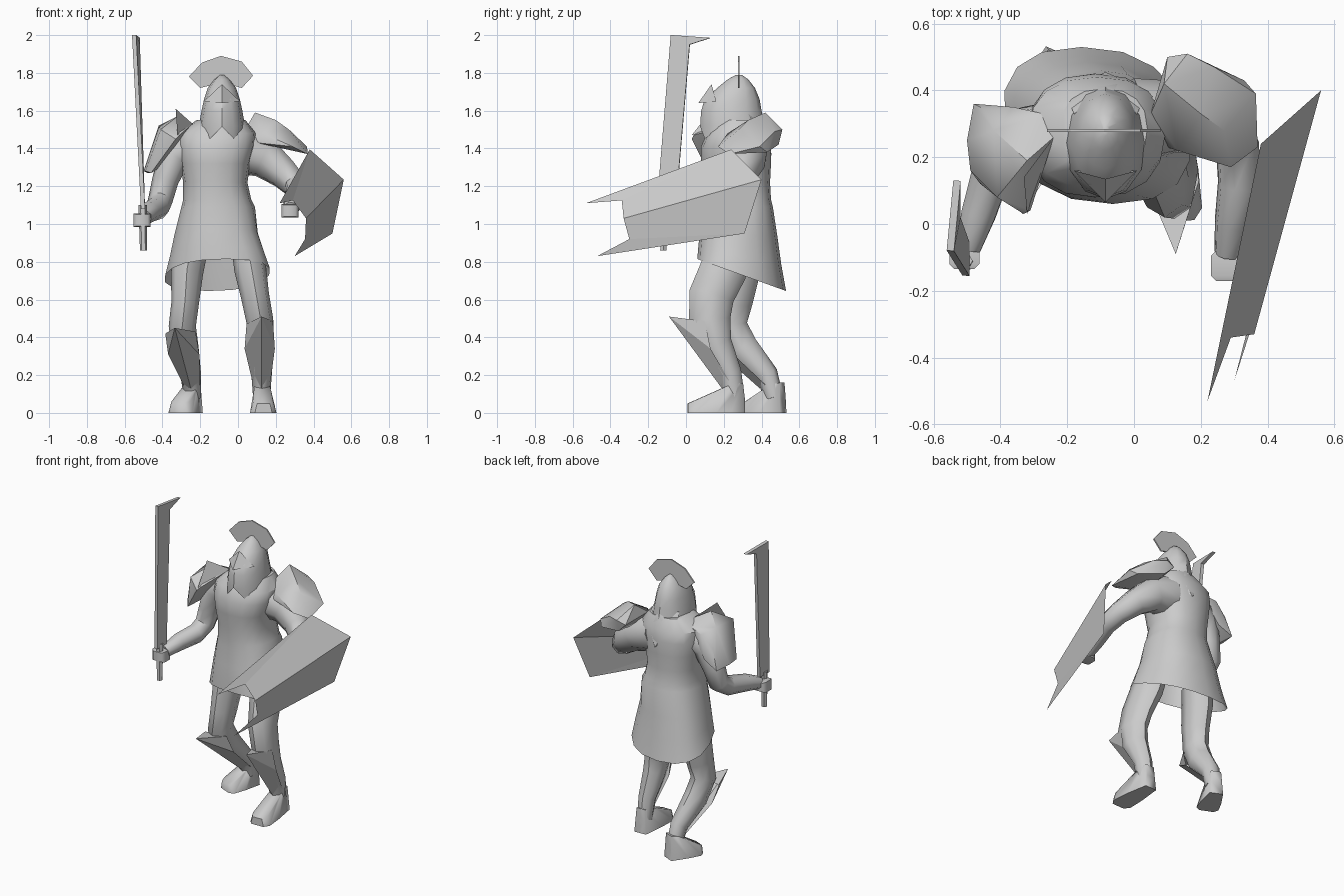
import bpy, bmesh, math
from mathutils import Vector

steel = bpy.data.materials.new("light_grey")
steel.diffuse_color = (0.6, 0.6, 0.6, 1)


def finish(name, bm, smooth=40):
    bmesh.ops.recalc_face_normals(bm, faces=bm.faces[:])
    me = bpy.data.meshes.new(name)
    bm.to_mesh(me)
    bm.free()
    me.materials.append(steel)
    ob = bpy.data.objects.new(name, me)
    bpy.context.collection.objects.link(ob)
    if smooth:
        bpy.ops.object.select_all(action='DESELECT')
        ob.select_set(True)
        bpy.context.view_layer.objects.active = ob
        bpy.ops.object.shade_smooth_by_angle(angle=math.radians(smooth))
    return ob


def skin(bm, rings, cap_start=True, cap_end=True):
    rows = [[bm.verts.new(p) for p in r] for r in rings]
    n = len(rows[0])
    for a, b in zip(rows, rows[1:]):
        for i in range(n):
            j = (i + 1) % n
            bm.faces.new((a[i], a[j], b[j], b[i]))
    if cap_start:
        bm.faces.new(rows[0])
    if cap_end:
        bm.faces.new(rows[-1])


def stack(name, levels, n, zigzag=0, square=1.0, smooth=40):
    """Loft of ovals, open below: (z, cx, cy, rx, ry, slope of z along y, shear of x along y)."""
    power = lambda v: math.copysign(abs(v) ** square, v)
    rings = []
    for k, (z, cx, cy, rx, ry, slope, shear) in enumerate(levels):
        ring = []
        for i in range(n):
            a = math.tau * i / n - math.pi / 2
            dy = ry * power(math.sin(a))
            dz = zigzag * (-1) ** i if k == 0 else 0
            ring.append((cx + rx * power(math.cos(a)) + shear * dy, cy + dy, z + slope * dy + dz))
        rings.append(ring)
    bm = bmesh.new()
    skin(bm, rings, cap_start=False)
    return finish(name, bm, smooth)


def limb(name, path, n=8):
    """Tube through (x, y, z, radius[, depth radius]) points."""
    pts = [Vector(p[:3]) for p in path]
    prev, side, rings = None, Vector((1, 0, 0)), []
    for i, p in enumerate(pts):
        d = (pts[min(i + 1, len(pts) - 1)] - pts[max(i - 1, 0)]).normalized()
        if prev is not None:
            side = prev.rotation_difference(d) @ side
        side = (side - d * side.dot(d)).normalized()
        up, r, r2 = d.cross(side), path[i][3], path[i][-1]
        rings.append([p + r * side * math.cos(math.tau * k / n) + r2 * up * math.sin(math.tau * k / n)
                      for k in range(n)])
        prev = d
    bm = bmesh.new()
    skin(bm, rings)
    return finish(name, bm, 50)


def hull(name, pts, smooth=40):
    bm = bmesh.new()
    for p in pts:
        bm.verts.new(p)
    res = bmesh.ops.convex_hull(bm, input=bm.verts[:])
    junk = [v for v in res["geom_interior"] if isinstance(v, bmesh.types.BMVert)]
    bmesh.ops.delete(bm, geom=junk, context='VERTS')
    return finish(name, bm, smooth)


def plates(name, pts, faces, thick=0.0):
    bm = bmesh.new()
    vs = [bm.verts.new(p) for p in pts]
    for f in faces:
        bm.faces.new([vs[i] for i in f])
    ob = finish(name, bm, 0)
    if thick:
        m = ob.modifiers.new("thickness", 'SOLIDIFY')
        m.thickness, m.offset = thick, 0
    return ob


# torso with flared skirt, hem lower at the back
stack("tunic", [(0.73, -0.11, 0.295, 0.275, 0.235, -0.36, -0.2),
                (0.83, -0.11, 0.285, 0.25, 0.22, -0.22, -0.15),
                (0.95, -0.115, 0.28, 0.22, 0.205, -0.12, -0.1),
                (1.09, -0.105, 0.275, 0.195, 0.185, 0, 0),
                (1.13, -0.11, 0.27, 0.18, 0.18, 0, 0),
                (1.22, -0.12, 0.27, 0.17, 0.175, 0, 0),
                (1.32, -0.12, 0.265, 0.185, 0.185, 0, 0),
                (1.41, -0.115, 0.265, 0.205, 0.185, 0, 0),
                (1.48, -0.11, 0.275, 0.205, 0.165, 0, 0),
                (1.55, -0.09, 0.285, 0.13, 0.12, 0, 0)], 16, square=0.85)

# helmet with jagged lower edge, neck guard, visor and crest
stack("helmet", [(1.45, -0.085, 0.255, 0.125, 0.18, -0.2, 0),
                 (1.52, -0.085, 0.245, 0.122, 0.17, 0, 0),
                 (1.60, -0.085, 0.24, 0.108, 0.16, 0, 0),
                 (1.66, -0.085, 0.245, 0.095, 0.145, 0, 0),
                 (1.72, -0.085, 0.265, 0.075, 0.10, 0, 0),
                 (1.765, -0.085, 0.275, 0.04, 0.055, 0, 0),
                 (1.79, -0.085, 0.28, 0.01, 0.015, 0, 0)], 12, zigzag=0.03)
hull("neck_guard", [(-0.18, 0.33, 1.58), (0.01, 0.33, 1.58), (-0.20, 0.38, 1.49), (0.03, 0.38, 1.49),
                    (-0.14, 0.43, 1.47), (-0.03, 0.43, 1.47), (-0.085, 0.455, 1.36),
                    (-0.085, 0.40, 1.58)])
plates("visor", [(-0.18, 0.16, 1.65), (-0.085, 0.065, 1.64), (0.01, 0.16, 1.65),
                 (-0.085, 0.135, 1.74)], [(0, 1, 3), (1, 2, 3), (0, 2, 1)])
plates("crest", [(x, 0.28, z) for x, z in
                 ((-0.20, 1.72), (-0.26, 1.78), (-0.19, 1.855), (-0.09, 1.89), (0.02, 1.86),
                  (0.08, 1.785), (0.02, 1.72), (-0.085, 1.75))], [range(8)], 0.009)

# legs: thigh, knee, calf
limb("left_leg", [(-0.25, 0.30, 0.84, 0.085, 0.11), (-0.27, 0.28, 0.74, 0.085, 0.11),
                  (-0.28, 0.25, 0.58, 0.073, 0.10), (-0.295, 0.235, 0.46, 0.072, 0.09),
                  (-0.28, 0.30, 0.34, 0.072, 0.085), (-0.25, 0.43, 0.20, 0.055, 0.06),
                  (-0.24, 0.465, 0.08, 0.045, 0.05)])
limb("right_leg", [(0.05, 0.23, 0.84, 0.08, 0.11), (0.065, 0.20, 0.76, 0.085, 0.125),
                   (0.09, 0.135, 0.62, 0.075, 0.12), (0.115, 0.125, 0.49, 0.072, 0.11),
                   (0.12, 0.16, 0.36, 0.072, 0.085), (0.125, 0.235, 0.21, 0.055, 0.06),
                   (0.125, 0.255, 0.08, 0.045, 0.055)])


def foot(name, toe, heel, w):
    t, h = Vector(toe), Vector(heel)
    d = (h - t).normalized()
    s = Vector((-d.y, d.x, 0))
    pts = []
    for f, half, top in ((0, 0.65, 0.05), (0.12, 1, 0.06), (0.5, 0.9, 0.11),
                         (0.75, 0.75, 0.15), (0.97, 0.6, 0.16), (1, 0.6, 0.08)):
        c = t.lerp(h, f)
        for k in (-1, 1):
            pts.append(c + s * k * w * half)
            pts.append(c + s * k * w * half * 0.75 + Vector((0, 0, top)))
    hull(name, pts, 50)


foot("left_foot", (-0.315, 0.31, 0), (-0.225, 0.515, 0), 0.07)
foot("right_foot", (0.135, 0.01, 0), (0.125, 0.31, 0), 0.07)


def greave(name, tip, ankle, outer, inner):
    """Ridged shin plate with a pointed knee; sides run from top to ankle."""
    (o_top, o_mid, o_low), (i_top, i_mid, i_low) = outer, inner
    plates(name, [tip, ankle, o_top, o_mid, o_low, i_top, i_mid, i_low],
           [(0, 2, 3), (0, 3, 4, 1), (0, 6, 5), (0, 1, 7, 6), (0, 5, 2)])


greave("right_greave", (0.125, -0.09, 0.51), (0.125, 0.19, 0.13),
       ((0.185, 0.10, 0.485), (0.195, 0.13, 0.34), (0.17, 0.24, 0.15)),
       ((0.045, 0.10, 0.47), (0.035, 0.13, 0.34), (0.08, 0.24, 0.15)))
greave("left_greave", (-0.335, 0.03, 0.45), (-0.25, 0.39, 0.13),
       ((-0.385, 0.20, 0.42), (-0.37, 0.25, 0.31), (-0.285, 0.42, 0.14)),
       ((-0.225, 0.20, 0.43), (-0.205, 0.25, 0.31), (-0.20, 0.42, 0.15)))

# arms
limb("left_arm", [(-0.24, 0.27, 1.42, 0.10), (-0.34, 0.26, 1.36, 0.09), (-0.385, 0.25, 1.23, 0.07),
                  (-0.41, 0.235, 1.13, 0.065), (-0.425, 0.16, 1.085, 0.062), (-0.465, 0.03, 1.065, 0.055),
                  (-0.495, -0.07, 1.035, 0.04)])
limb("right_arm", [(0.0, 0.31, 1.39, 0.13), (0.14, 0.32, 1.35, 0.11), (0.24, 0.29, 1.27, 0.085),
                   (0.31, 0.23, 1.20, 0.07), (0.315, 0.12, 1.17, 0.065), (0.295, 0.0, 1.12, 0.055),
                   (0.28, -0.09, 1.08, 0.04)])


def fist(name, x, y, z):
    hull(name, [(x + i * a, y + j * b, z + k * c) for i in (-1, 1) for j in (-1, 1) for k in (-1, 1)
                for a, b, c in ((0.045, 0.03, 0.035), (0.03, 0.045, 0.03))], 50)


fist("left_fist", -0.508, -0.09, 1.02)
fist("right_fist", 0.275, -0.125, 1.07)

# shoulder armour
hull("left_pauldron", [(-0.24, 0.26, 1.53), (-0.32, 0.19, 1.57), (-0.31, 0.04, 1.47),
                       (-0.33, 0.03, 1.45), (-0.41, 0.08, 1.50), (-0.42, 0.28, 1.52),
                       (-0.27, 0.33, 1.50), (-0.36, 0.35, 1.48), (-0.44, 0.34, 1.40),
                       (-0.50, 0.25, 1.28), (-0.49, 0.16, 1.28), (-0.46, 0.12, 1.27),
                       (-0.48, 0.36, 1.27), (-0.38, 0.35, 1.32), (-0.37, 0.07, 1.42)])
plates("left_collar_flare", [(-0.24, 0.26, 1.53), (-0.33, 0.14, 1.61), (-0.32, 0.03, 1.47)], [(0, 1, 2)])
hull("right_pauldron", [(0.09, 0.42, 1.59), (0.10, 0.50, 1.48), (0.05, 0.33, 1.52),
                        (0.16, 0.51, 1.50), (0.24, 0.47, 1.49), (0.20, 0.33, 1.55),
                        (0.27, 0.28, 1.50), (0.13, 0.22, 1.48), (0.29, 0.17, 1.41),
                        (0.37, 0.23, 1.37), (0.365, 0.39, 1.41), (0.33, 0.43, 1.38),
                        (0.10, 0.23, 1.43), (0.16, 0.49, 1.42)])

# two-panel shield with forked front edge
plates("shield", [(0.56, 0.40, 1.235), (0.38, 0.24, 1.395), (0.22, -0.53, 1.11), (0.29, -0.34, 1.125),
                  (0.36, -0.33, 1.03), (0.355, -0.30, 0.92), (0.30, -0.47, 0.83), (0.50, 0.31, 0.95)],
       [(0, 1, 3, 4), (1, 2, 3), (0, 4, 5, 7), (5, 6, 7)])

# hooked blade and grip
plates("blade", [(-0.55, -0.08, 2.0), (-0.53, 0.13, 1.985), (-0.53, 0.02, 1.95),
                 (-0.503, -0.055, 1.08), (-0.503, -0.155, 1.08)], [range(5)], 0.022)
limb("grip", [(-0.50, -0.12, 0.86, 0.019), (-0.505, -0.11, 1.10, 0.022)], 6)
